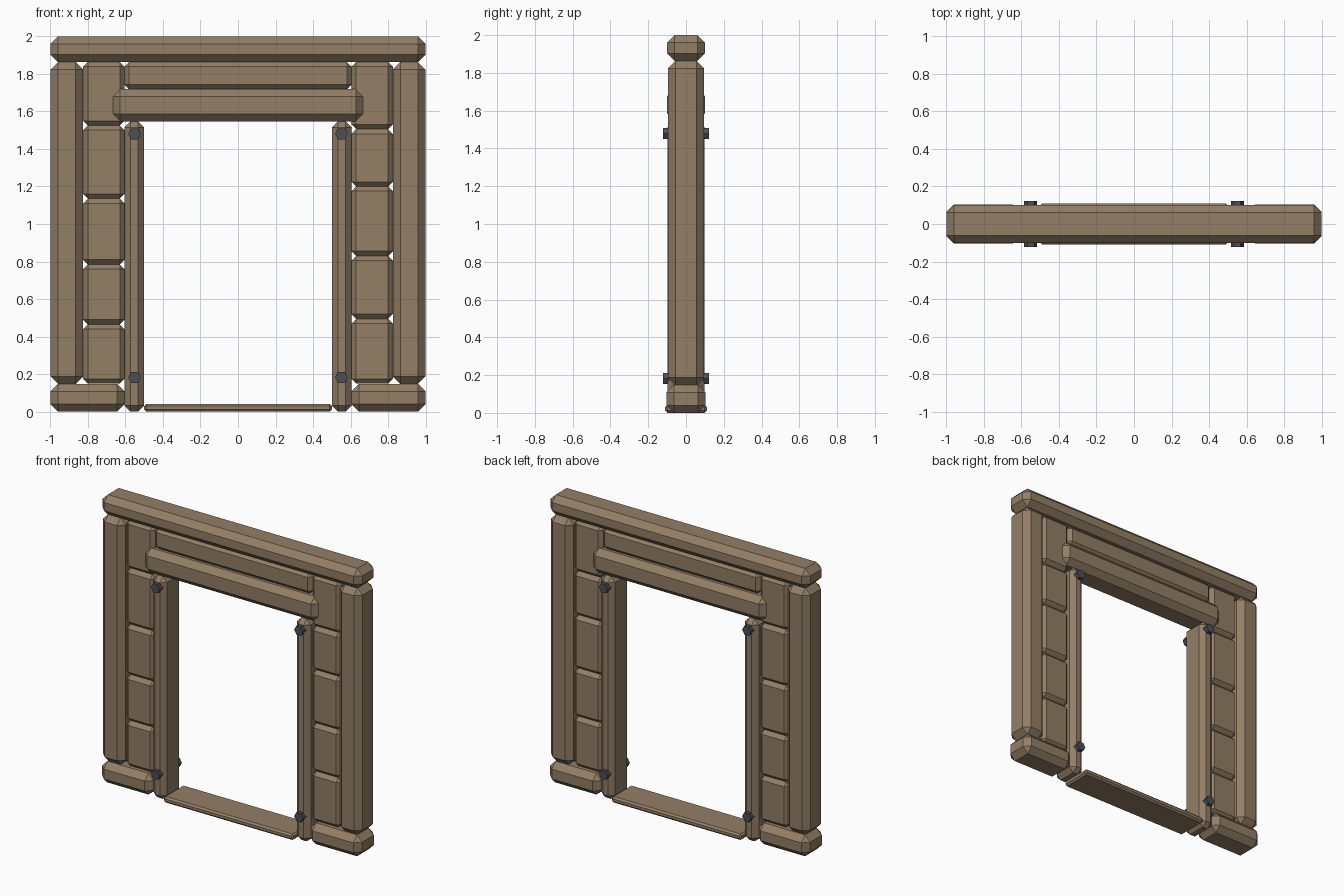
import bpy
from math import radians

cube = bpy.data.objects.get("Cube")
if cube:
    bpy.data.objects.remove(cube, do_unlink=True)


def material(name, rgb):
    m = bpy.data.materials.new(name)
    m.use_nodes = True
    m.diffuse_color = (*rgb, 1)
    m.node_tree.nodes["Principled BSDF"].inputs["Base Color"].default_value = (*rgb, 1)
    return m


STONE = material("brown_stone", (0.29, 0.21, 0.133))
METAL = material("dark_metal", (0.075, 0.078, 0.095))


def block(name, x0, x1, z0, z1, half_depth, chamfer):
    """Chamfered stone block, centred in depth."""
    bpy.ops.mesh.primitive_cube_add(size=1, location=((x0 + x1) / 2, 0, (z0 + z1) / 2))
    ob = bpy.context.object
    ob.name = name
    ob.scale = (x1 - x0, 2 * half_depth, z1 - z0)
    bpy.ops.object.transform_apply(location=False, rotation=False, scale=True)
    bevel = ob.modifiers.new("chamfer", 'BEVEL')
    bevel.width = chamfer
    bevel.segments = 1
    ob.data.materials.append(STONE)


def side_block(name, side, inner, outer, z0, z1, half_depth, chamfer):
    """Block given by its distances from the centre line on one side."""
    x0, x1 = sorted((side * inner, side * outer))
    block(name, x0, x1, z0, z1, half_depth, chamfer)


# Horizontal pieces
block("top_beam", -1, 1, 1.863, 2, 0.1, 0.04)
block("lintel", -0.67, 0.67, 1.547, 1.718, 0.1, 0.04)
block("upper_panel", -0.605, 0.605, 1.718, 1.863, 0.065, 0.025)
block("threshold", -0.5, 0.5, 0, 0.042, 0.11, 0.012)

# Joints between the stacked panels differ on each side
joints = {
    "right": (-1, (0.15, 0.465, 0.785, 1.135, 1.525, 1.863)),
    "left": (1, (0.15, 0.495, 0.83, 1.2, 1.505, 1.863)),
}

for label, (side, levels) in joints.items():
    side_block(f"{label}_base", side, 0.605, 1, 0, 0.148, 0.104, 0.04)
    side_block(f"{label}_post", side, 0.825, 0.998, 0.148, 1.863, 0.096, 0.04)
    side_block(f"{label}_jamb", side, 0.5, 0.605, 0, 1.547, 0.097, 0.033)
    for i, (low, high) in enumerate(zip(levels, levels[1:])):
        side_block(f"{label}_panel_{i + 1}", side, 0.605, 0.825, low, high, 0.065, 0.025)

    # Hexagonal bolts through the jamb
    for place, z in (("lower", 0.183), ("upper", 1.48)):
        bpy.ops.mesh.primitive_cylinder_add(
            vertices=6, radius=0.034, depth=0.244,
            location=(side * 0.551, 0, z), rotation=(radians(90), radians(30), 0))
        bolt = bpy.context.object
        bolt.name = f"{label}_{place}_bolt"
        bolt.data.materials.append(METAL)
